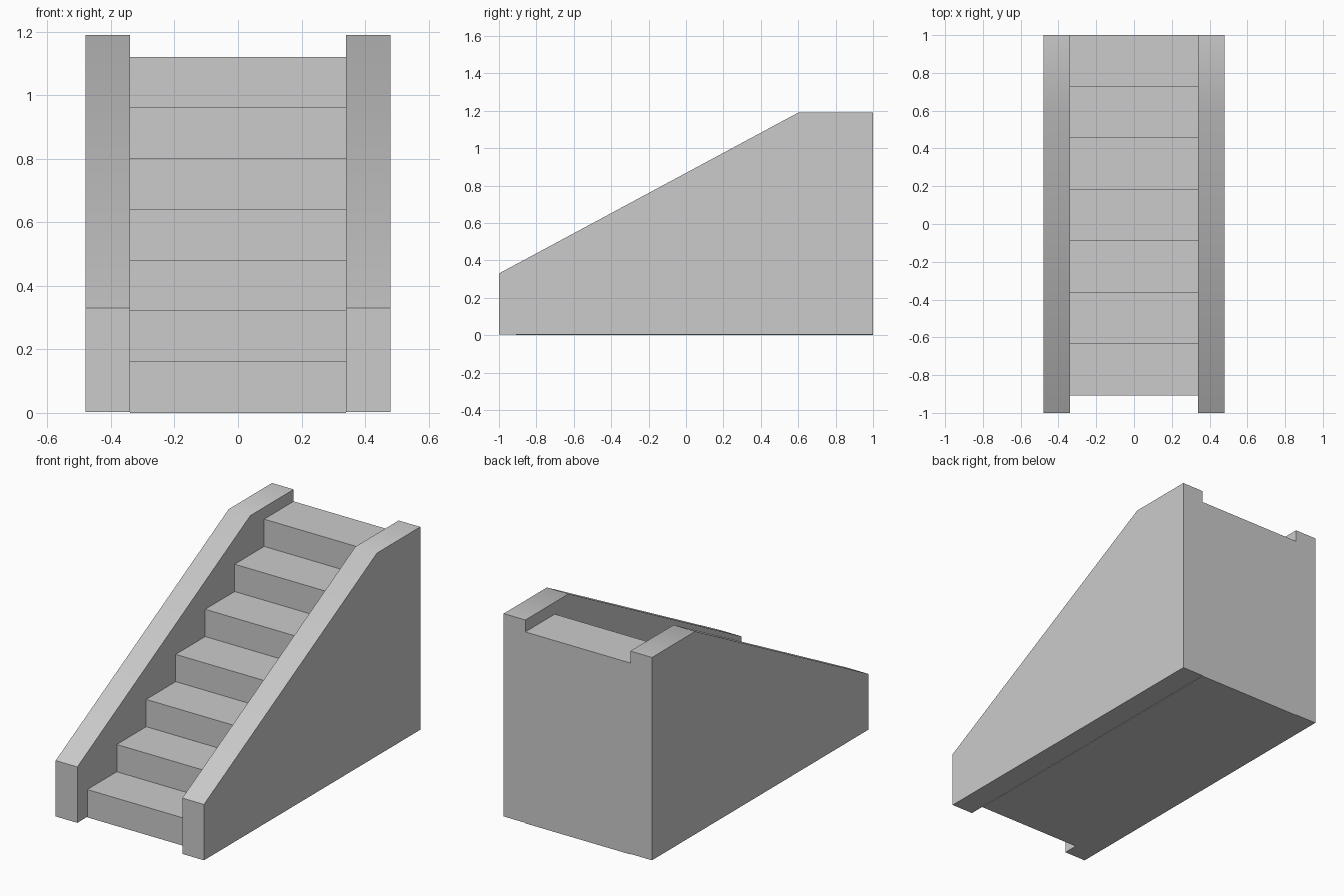
import bpy, bmesh, math

if "Cube" in bpy.data.objects:
    bpy.data.objects.remove(bpy.data.objects["Cube"])

STEPS = 7
FRONT, BACK = -0.908, 1.0
BASE, TOP = 0.003, 1.12
INNER, OUTER = 0.34, 0.48


def extrude_profile(name, profile, x0, x1):
    """Solid made by sweeping a (y, z) outline from x0 to x1."""
    bm = bmesh.new()
    face = bm.faces.new([bm.verts.new((x0, y, z)) for y, z in profile])
    ext = bmesh.ops.extrude_face_region(bm, geom=[face])
    verts = [g for g in ext["geom"] if isinstance(g, bmesh.types.BMVert)]
    bmesh.ops.translate(bm, verts=verts, vec=(x1 - x0, 0, 0))
    bmesh.ops.recalc_face_normals(bm, faces=bm.faces)
    mesh = bpy.data.meshes.new(name)
    bm.to_mesh(mesh)
    bm.free()
    obj = bpy.data.objects.new(name, mesh)
    bpy.context.collection.objects.link(obj)
    return obj


# Solid flight of steps, saw-tooth outline
run = (BACK - FRONT) / STEPS
rise = (TOP - BASE) / STEPS
outline = [(FRONT, 0.0)]
for i in range(STEPS):
    z = BASE + rise * (i + 1)
    outline += [(FRONT + run * i, z), (FRONT + run * (i + 1), z)]
outline.append((BACK, 0.0))
extrude_profile("steps", outline, -INNER, INNER)

# Sloping side walls with a level top landing
wall = [(-1, BASE), (-1, 0.33), (0.6, 1.19), (1, 1.19), (1, BASE)]
for name, side in (("left_wall", -1), ("right_wall", 1)):
    obj = extrude_profile(name, wall, side * INNER, side * OUTER)
    # Soft crease where the slope meets the landing
    bpy.ops.object.select_all(action="DESELECT")
    obj.select_set(True)
    bpy.context.view_layer.objects.active = obj
    bpy.ops.object.shade_smooth_by_angle(angle=math.radians(30))
